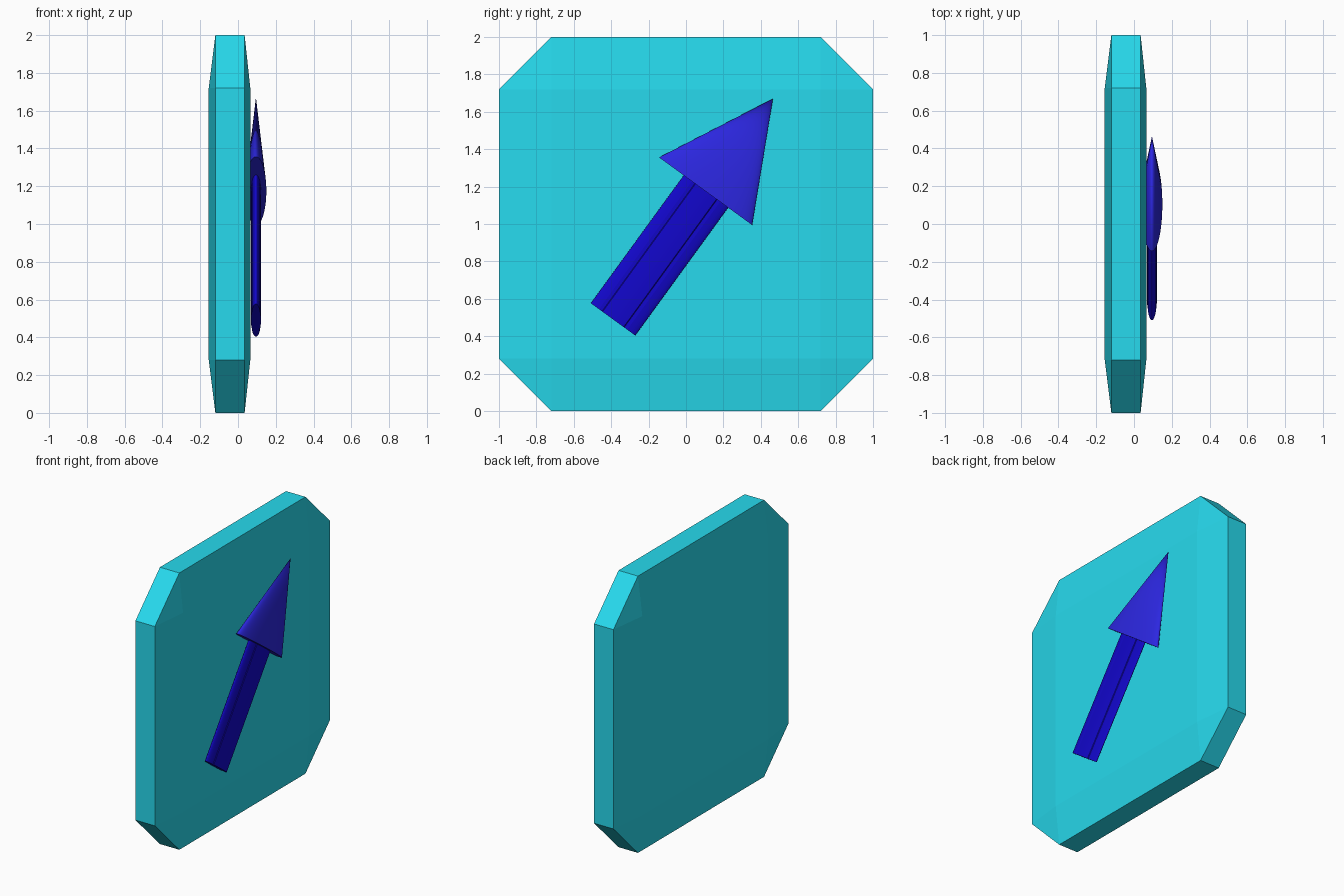
import bpy, bmesh, math
from mathutils import Vector

if "Cube" in bpy.data.objects:
    bpy.data.objects.remove(bpy.data.objects["Cube"])

def material(name, color):
    m = bpy.data.materials.new(name)
    m.diffuse_color = (*color, 1)
    m.use_nodes = True
    m.node_tree.nodes["Principled BSDF"].inputs["Base Color"].default_value = m.diffuse_color
    return m

def make(name, bm, mat):
    bmesh.ops.recalc_face_normals(bm, faces=bm.faces)
    mesh = bpy.data.meshes.new(name)
    bm.to_mesh(mesh)
    bm.free()
    mesh.materials.append(mat)
    ob = bpy.data.objects.new(name, mesh)
    bpy.context.collection.objects.link(ob)
    return ob

cyan = material("cyan", (0.02, 0.70, 0.85))
blue = material("blue", (0.025, 0.02, 0.75))
deep_blue = material("deep_blue", (0.006, 0.002, 0.6))

# Plate: chamfered block, hull of the flat squares and the eight-sided rim
FLAT, RIM = 0.72, 1.0
bm = bmesh.new()
for face_x, rim_x in ((0.065, 0.035), (-0.155, -0.12)):
    for sy in (-1, 1):
        for sz in (-1, 1):
            for x, y, z in ((face_x, FLAT, FLAT), (rim_x, RIM, FLAT), (rim_x, FLAT, RIM)):
                bm.verts.new((x, sy * y, 1 + sz * z))
bmesh.ops.convex_hull(bm, input=bm.verts)
bmesh.ops.dissolve_limit(bm, angle_limit=math.radians(1), verts=bm.verts, edges=bm.edges)
make("plate", bm, cyan)

# Arrow: flattened solids sharing one tilted axis
ANGLE, FLATTEN = math.radians(-36), 0.179

def place(ob, y, z):
    ob.location = (0.095, y, z)
    ob.rotation_euler = (ANGLE, 0, 0)
    ob.scale = (FLATTEN, 1, 1)

# Arrow head
bm = bmesh.new()
bmesh.ops.create_cone(bm, cap_ends=True, segments=64, radius1=0.308, radius2=0, depth=0.612)
bmesh.ops.translate(bm, verts=bm.verts, vec=(0, 0, 0.306))
head = make("arrow_head", bm, blue)
place(head, 0.105, 1.175)

# Arrow shaft: rod with four narrow grooves
R, LENGTH, SEGMENTS = 0.147, 0.85, 64
bm = bmesh.new()
ring = []
for i in range(SEGMENTS):
    a = 2 * math.pi * i / SEGMENTS
    groove = abs(abs(math.cos(a)) - math.cos(math.radians(36))) < 0.03
    r = R * (0.9 if groove else 1)
    ring.append(bm.verts.new((r * math.cos(a), r * math.sin(a), 0)))
base = bm.faces.new(ring)
top = bmesh.ops.extrude_face_region(bm, geom=[base], use_keep_orig=True)
bmesh.ops.translate(bm, vec=Vector((0, 0, LENGTH)),
                    verts=[v for v in top["geom"] if isinstance(v, bmesh.types.BMVert)])
shaft = make("arrow_shaft", bm, deep_blue)
place(shaft, -0.39, 0.49)

# Smooth the curved head, keep its base edge sharp
bpy.ops.object.select_all(action='DESELECT')
head.select_set(True)
bpy.context.view_layer.objects.active = head
bpy.ops.object.shade_smooth_by_angle(angle=math.radians(40))
